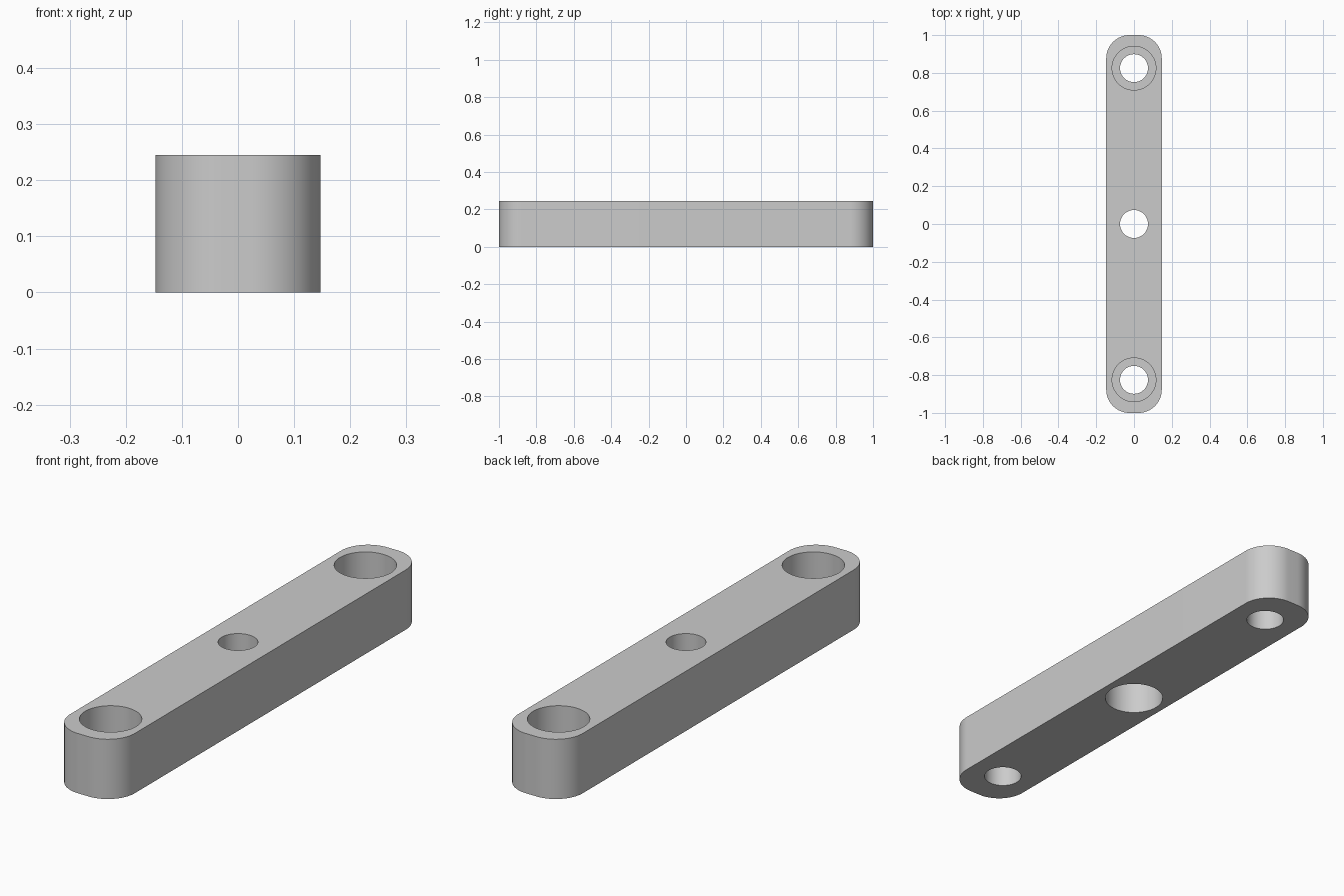
import bpy, bmesh, math

default = bpy.data.objects.get("Cube")
if default:
    bpy.data.objects.remove(default, do_unlink=True)

HALF_W, HALF_L, HEIGHT = 0.147, 1.0, 0.245
CORNER, HOLE_Y = 0.123, 0.825
HOLE_R, BORE_R, BORE_DEPTH = 0.074, 0.116, 0.16
STEPS = 20

# Single grey colour
grey = bpy.data.materials.new("grey_metal")
grey.use_nodes = True
colour = (0.6, 0.6, 0.6, 1)
grey.diffuse_color = colour
grey.node_tree.nodes["Principled BSDF"].inputs["Base Color"].default_value = colour

# Bar: rounded rectangle extruded upward
bm = bmesh.new()
outline = []
for i, (sx, sy) in enumerate([(1, 1), (-1, 1), (-1, -1), (1, -1)]):
    for k in range(STEPS + 1):
        a = math.pi / 2 * (i + k / STEPS)
        x = sx * (HALF_W - CORNER) + CORNER * math.cos(a)
        y = sy * (HALF_L - CORNER) + CORNER * math.sin(a)
        outline.append(bm.verts.new((x, y, 0)))
base = bm.faces.new(outline)
top = bmesh.ops.extrude_face_region(bm, geom=[base])["geom"]
top_verts = [g for g in top if isinstance(g, bmesh.types.BMVert)]
bmesh.ops.translate(bm, verts=top_verts, vec=(0, 0, HEIGHT))
bmesh.ops.recalc_face_normals(bm, faces=bm.faces)
mesh = bpy.data.meshes.new("mounting_bar")
bm.to_mesh(mesh)
bm.free()
mesh.materials.append(grey)
bar = bpy.data.objects.new("mounting_bar", mesh)
bpy.context.collection.objects.link(bar)


def drill(name, y, radius, z0, z1):
    """Cut a round hole in the bar between two heights."""
    bpy.ops.mesh.primitive_cylinder_add(vertices=64, radius=radius, depth=z1 - z0,
                                        location=(0, y, (z0 + z1) / 2))
    cutter = bpy.context.object
    cutter.name = name
    cutter.hide_render = True
    cutter.data.materials.append(grey)
    mod = bar.modifiers.new(name, 'BOOLEAN')
    mod.operation = 'DIFFERENCE'
    mod.solver = 'EXACT'
    mod.object = cutter
    bpy.context.view_layer.objects.active = bar
    bpy.ops.object.modifier_apply(modifier=mod.name)
    bpy.data.objects.remove(cutter, do_unlink=True)


# Through holes, with end counterbores on top and the middle one below
for y in (-HOLE_Y, 0, HOLE_Y):
    drill("through_hole", y, HOLE_R, -0.1, HEIGHT + 0.1)
for y in (-HOLE_Y, HOLE_Y):
    drill("end_counterbore", y, BORE_R, HEIGHT - BORE_DEPTH, HEIGHT + 0.1)
drill("middle_counterbore", 0, BORE_R, -0.1, BORE_DEPTH)

# Smooth round walls, crisp rims
bpy.ops.object.select_all(action='DESELECT')
bar.select_set(True)
bpy.context.view_layer.objects.active = bar
bpy.ops.object.shade_smooth_by_angle(angle=math.radians(30))
